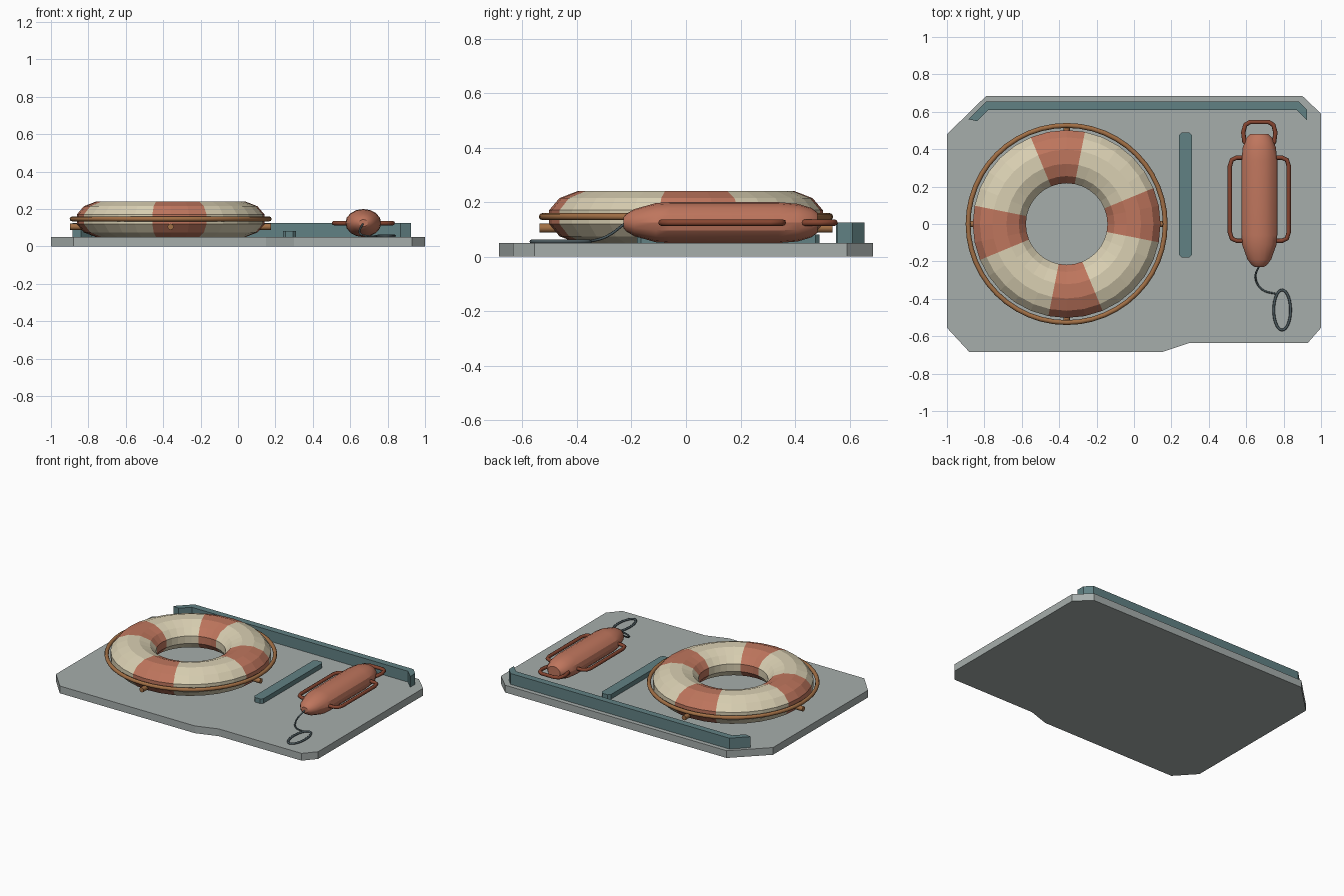
import bpy, bmesh
from math import sin, cos, pi, radians

if "Cube" in bpy.data.objects:
    bpy.data.objects.remove(bpy.data.objects["Cube"])


def material(name, rgb):
    m = bpy.data.materials.new(name)
    m.diffuse_color = (*rgb, 1)
    m.use_nodes = True
    m.node_tree.nodes["Principled BSDF"].inputs["Base Color"].default_value = m.diffuse_color
    return m


GREY = material("deck_grey", (0.38, 0.42, 0.41))
TEAL = material("rail_teal", (0.12, 0.22, 0.23))
RED = material("faded_red", (0.52, 0.18, 0.11))
CREAM = material("cream", (0.70, 0.63, 0.45))
ROPE = material("rope_brown", (0.36, 0.16, 0.06))
STRAP = material("strap_red", (0.24, 0.06, 0.03))
CORD = material("cord_slate", (0.07, 0.10, 0.11))


def finish(name, bm, *mats):
    bmesh.ops.recalc_face_normals(bm, faces=bm.faces)
    me = bpy.data.meshes.new(name)
    bm.to_mesh(me)
    bm.free()
    for m in mats:
        me.materials.append(m)
    ob = bpy.data.objects.new(name, me)
    bpy.context.collection.objects.link(ob)
    return ob


def smooth(ob, angle):
    bpy.ops.object.select_all(action='DESELECT')
    ob.select_set(True)
    bpy.context.view_layer.objects.active = ob
    bpy.ops.object.shade_smooth_by_angle(angle=radians(angle))


def prism(name, outline, z0, z1, mat):
    bm = bmesh.new()
    face = bm.faces.new([bm.verts.new((x, y, z0)) for x, y in outline])
    top = bmesh.ops.extrude_face_region(bm, geom=[face], use_keep_orig=True)
    bmesh.ops.translate(bm, vec=(0, 0, z1 - z0),
                        verts=[v for v in top["geom"] if isinstance(v, bmesh.types.BMVert)])
    return finish(name, bm, mat)


def tube(name, points, radius, mat, cyclic=False, curved=False):
    cu = bpy.data.curves.new(name, 'CURVE')
    cu.dimensions = '3D'
    cu.bevel_depth = radius
    cu.bevel_resolution = 2
    cu.use_fill_caps = True
    if curved:
        sp = cu.splines.new('BEZIER')
        sp.bezier_points.add(len(points) - 1)
        for bp, p in zip(sp.bezier_points, points):
            bp.co = p
            bp.handle_left_type = bp.handle_right_type = 'AUTO'
        sp.resolution_u = 5
    else:
        sp = cu.splines.new('POLY')
        sp.points.add(len(points) - 1)
        for sp_pt, p in zip(sp.points, points):
            sp_pt.co = (*p, 1)
    sp.use_cyclic_u = cyclic
    cu.materials.append(mat)
    ob = bpy.data.objects.new(name, cu)
    bpy.context.collection.objects.link(ob)
    return ob


def ellipse(cx, cy, z, rx, ry, n):
    return [(cx + rx * cos(2 * pi * i / n), cy + ry * sin(2 * pi * i / n), z) for i in range(n)]


# Deck plate and its two rails
prism("deck_plate", [(-1, .48), (-.79, .685), (.9, .685), (1, .59), (1, -.555), (.93, -.635),
                     (.3, -.635), (.15, -.685), (-.88, -.685), (-1, -.555)], 0, .05, GREY)
prism("back_rail", [(-.885, .56), (-.79, .655), (.88, .655), (.925, .61), (.925, .555),
                    (.87, .61), (-.78, .61), (-.84, .55)], .05, .125, TEAL)
prism("divider_rail", [(.24, -.165), (.255, -.18), (.295, -.18), (.31, -.165), (.31, .475),
                       (.295, .49), (.255, .49), (.24, .475)], .05, .082, TEAL)

# Lifebuoy: faceted ring with four red bands
CX, SEG, SIDES = -.36, 32, 12
bm = bmesh.new()
rings = []
for i in range(SEG):
    a = 2 * pi * i / SEG
    ring = []
    for j in range(SIDES):
        t = 2 * pi * (j + .5) / SIDES
        r = .36 + .147 * cos(t)
        ring.append(bm.verts.new((CX + r * cos(a), r * sin(a), .145 + .099 * sin(t))))
    rings.append(ring)
for i in range(SEG):
    p, q = rings[i], rings[(i + 1) % SEG]
    for j in range(SIDES):
        k = (j + 1) % SIDES
        f = bm.faces.new((p[j], q[j], q[k], p[k]))
        f.material_index = 1 if (i + 1) % 8 < 3 else 0
finish("lifebuoy_ring", bm, CREAM, RED)

# Grab rope and the four pegs under it
tube("grab_rope", ellipse(CX, 0, .147, .527, .527, 48), .013, ROPE, cyclic=True)
for i in range(4):
    c, s = cos(i * pi / 2), sin(i * pi / 2)
    tube("rope_peg_%d" % (i + 1), [(CX + .46 * c, .46 * s, .105), (CX + .537 * c, .537 * s, .105)],
         .017, ROPE)

# Rescue float: lathed body along y, slightly flattened
FX, FZ = .67, .125
profile = [(-.23, .25), (-.22, .42), (-.19, .66), (-.11, .96), (-.06, 1), (.34, 1),
           (.41, .92), (.46, .72), (.482, .5)]
bm = bmesh.new()
N = 16
loops = [[bm.verts.new((FX + .096 * s * cos(2 * pi * i / N), y, FZ + .075 * s * sin(2 * pi * i / N)))
          for i in range(N)] for y, s in profile]
for p, q in zip(loops, loops[1:]):
    for i in range(N):
        bm.faces.new((p[i], p[(i + 1) % N], q[(i + 1) % N], q[i]))
bm.faces.new(loops[0])
bm.faces.new(loops[-1])
smooth(finish("float_body", bm, RED), 25)

# Float handles: mirrored side pair and one at the end
for name, m in (("right_handle", 1), ("left_handle", -1)):
    tube(name, [(FX + m * x, y, FZ) for x, y in
                [(.07, .355), (.12, .355), (.147, .343), (.157, .31), (.157, -.045),
                 (.147, -.078), (.12, -.09), (.07, -.09)]], .012, STRAP)
half = [(.06, .42), (.08, .44), (.086, .49), (.075, .53), (.05, .545)]
tube("end_handle", [(FX + x, y, FZ) for x, y in half] +
     [(FX - x, y, FZ) for x, y in reversed(half)], .012, STRAP)

# Tow cord and loop lying on the deck
tube("tow_cord", [(.67, -.22, .125), (.65, -.29, .075), (.685, -.35, .057), (.765, -.375, .056)],
     .005, CORD, curved=True)
tube("tow_loop", ellipse(.792, -.46, .056, .045, .107, 28), .007, CORD, cyclic=True)
